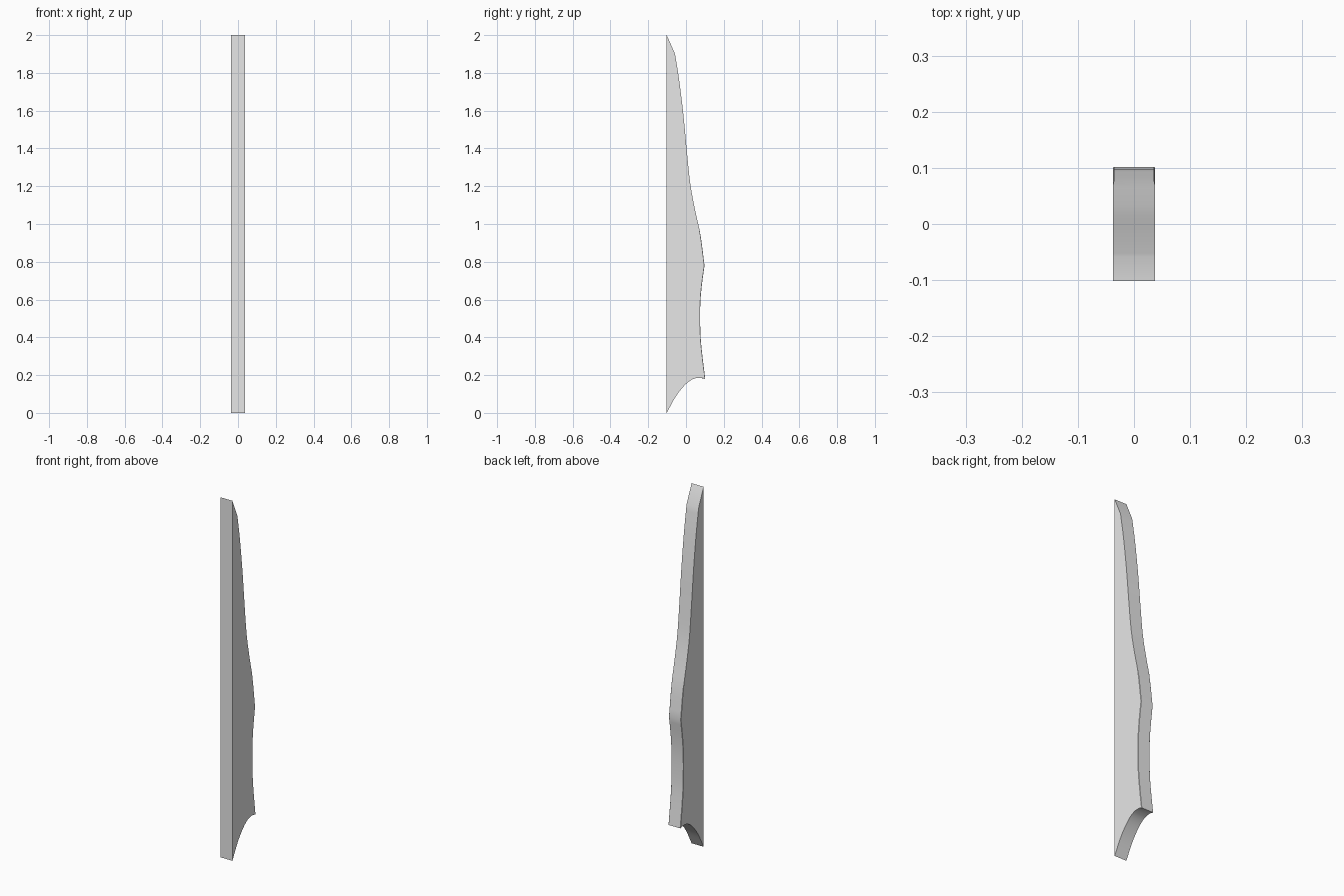
import bpy, bmesh, math
from mathutils import Vector

cube = bpy.data.objects.get("Cube")
if cube:
    bpy.data.objects.remove(cube, do_unlink=True)

WIDTH = 0.074
STEPS = 4

# Side outline (y, z): curved back from the tip down, then the concave foot
BACK = [(-0.102, 2.0), (-0.058, 1.9), (-0.036, 1.76), (-0.014, 1.58), (0.004, 1.39),
        (0.023, 1.21), (0.049, 1.07), (0.077, 0.94), (0.098, 0.78)]
LOWER = [(0.098, 0.78), (0.082, 0.66), (0.075, 0.55), (0.077, 0.41), (0.087, 0.3), (0.102, 0.18)]
FOOT = [(0.102, 0.18), (0.062, 0.186), (0.024, 0.172), (-0.014, 0.139), (-0.056, 0.084), (-0.102, 0)]


def smooth_path(points):
    """Catmull-Rom curve through the points, without the last one."""
    p = [Vector(q) for q in points]
    p = [2 * p[0] - p[1]] + p + [2 * p[-1] - p[-2]]
    out = []
    for a, b, c, d in zip(p, p[1:], p[2:], p[3:]):
        for i in range(STEPS):
            t = i / STEPS
            out.append(0.5 * (2 * b + (c - a) * t + (2 * a - 5 * b + 4 * c - d) * t ** 2
                              + (3 * b - a - 3 * c + d) * t ** 3))
    return out


# The tip facet stays straight, the rest of the outline is curved
outline = [Vector(BACK[0])] + smooth_path(BACK[1:]) + smooth_path(LOWER)
outline += smooth_path(FOOT) + [Vector(FOOT[-1])]

# Extrude the outline across the width
bm = bmesh.new()
side = bm.faces.new([bm.verts.new((-WIDTH / 2, y, z)) for y, z in outline])
result = bmesh.ops.extrude_face_region(bm, geom=[side], use_keep_orig=True)
new_verts = [v for v in result["geom"] if isinstance(v, bmesh.types.BMVert)]
bmesh.ops.translate(bm, verts=new_verts, vec=(WIDTH, 0, 0))
bmesh.ops.recalc_face_normals(bm, faces=bm.faces)

# Slightly eased edges along the lower back
eased = [e for e in bm.edges
         if abs(e.verts[0].co.x - e.verts[1].co.x) < 0.001
         and all(v.co.y > 0.07 and 0.17 < v.co.z < 0.95 for v in e.verts)]
bmesh.ops.bevel(bm, geom=eased, offset=0.0015, segments=1, affect='EDGES')

mesh = bpy.data.meshes.new("curved_fin")
bm.to_mesh(mesh)
bm.free()
fin = bpy.data.objects.new("curved_fin", mesh)
bpy.context.collection.objects.link(fin)

# Plain grey finish
grey = bpy.data.materials.new("light_grey")
grey.use_nodes = True
colour = (0.8, 0.8, 0.8, 1)
grey.diffuse_color = colour
grey.node_tree.nodes["Principled BSDF"].inputs["Base Color"].default_value = colour
mesh.materials.append(grey)

bpy.ops.object.select_all(action='DESELECT')
fin.select_set(True)
bpy.context.view_layer.objects.active = fin
bpy.ops.object.shade_smooth_by_angle(angle=math.radians(30))
